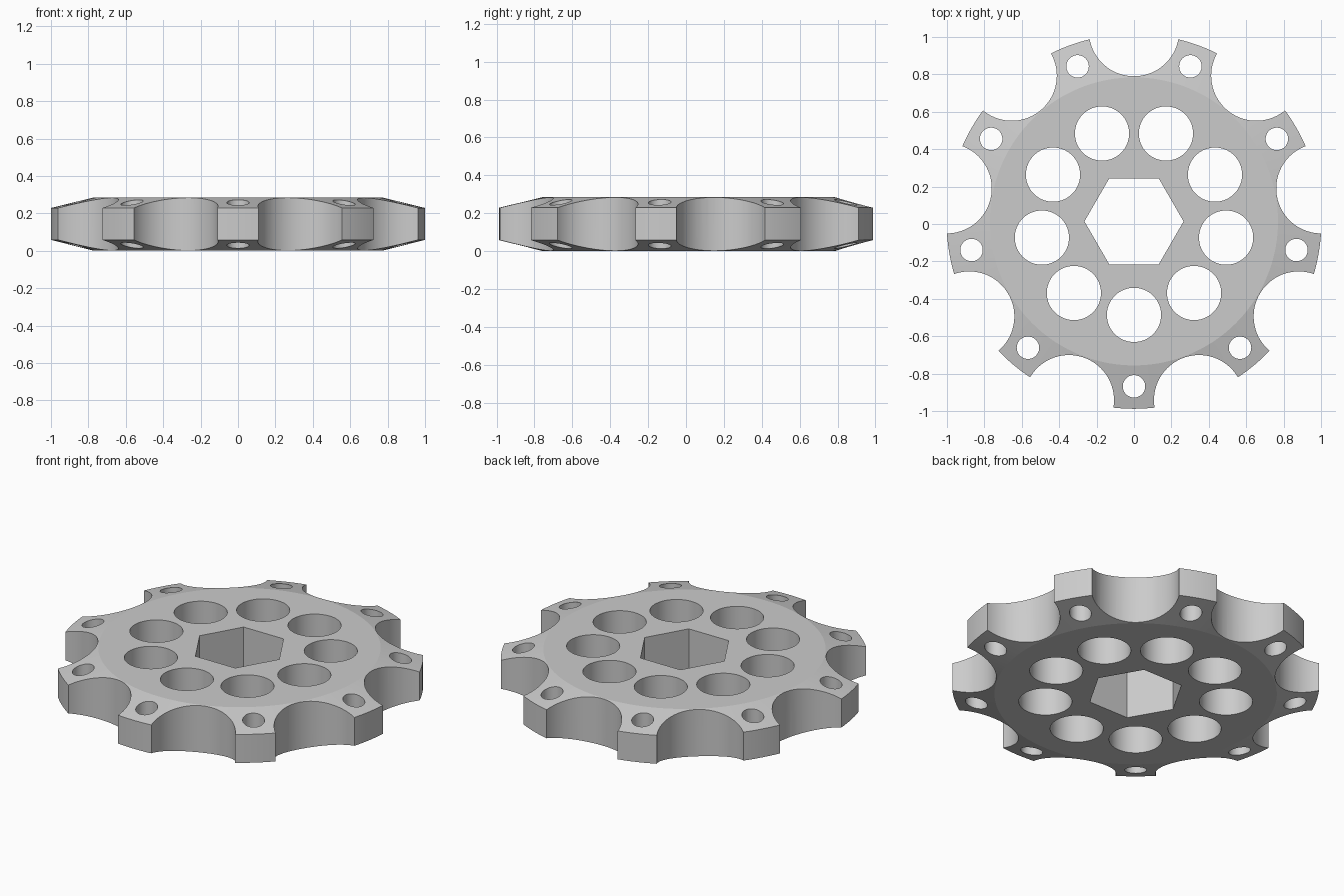
import bpy, bmesh, math
from mathutils import Matrix, Vector

default = bpy.data.objects.get("Cube")
if default:
    bpy.data.objects.remove(default, do_unlink=True)

CENTRE = Vector((0, 0.014, 0))
HEIGHT = 0.285
TEETH = 9


def new_object(name, bm):
    bmesh.ops.recalc_face_normals(bm, faces=bm.faces)
    mesh = bpy.data.meshes.new(name)
    bm.to_mesh(mesh)
    bm.free()
    obj = bpy.data.objects.new(name, mesh)
    bpy.context.scene.collection.objects.link(obj)
    return obj


def add_prism(bm, radius, distance, angle, segments):
    """Upright prism at a polar position, passing right through the plate."""
    place = CENTRE + Vector((math.cos(angle) * distance, math.sin(angle) * distance, HEIGHT / 2))
    bmesh.ops.create_cone(bm, cap_ends=True, segments=segments, radius1=radius, radius2=radius,
                          depth=HEIGHT * 2, matrix=Matrix.Translation(place))


# Plate: a thick disc whose rim tapers on both faces
bm = bmesh.new()
rings = []
SEGMENTS = 144
for radius, z in ((0.77, 0), (1.002, 0.058), (1.002, 0.229), (0.77, HEIGHT)):
    circle = bmesh.ops.create_circle(bm, segments=SEGMENTS, radius=radius,
                                     matrix=Matrix.Translation(CENTRE + Vector((0, 0, z))))
    rings.append(circle["verts"])
for low, high in zip(rings, rings[1:]):
    for i in range(SEGMENTS):
        j = (i + 1) % SEGMENTS
        bm.faces.new((low[i], low[j], high[j], high[i]))
bm.faces.new(rings[0])
bm.faces.new(rings[-1])
plate = new_object("toothed_plate", bm)

# Cutters: hexagonal bore, round windows, tooth holes and rim scallops
bm = bmesh.new()
add_prism(bm, 0.265, 0, 0, 6)
# put the hexagon's corners on the x axis
corner = max(bm.verts, key=lambda v: v.co.x).co - CENTRE
bmesh.ops.rotate(bm, verts=bm.verts, cent=CENTRE,
                 matrix=Matrix.Rotation(-math.atan2(corner.y, corner.x), 3, "Z"))
for k in range(TEETH):
    angle = -math.pi / 2 + k * math.tau / TEETH
    add_prism(bm, 0.145, 0.5, angle, 64)
    add_prism(bm, 0.06, 0.882, angle, 48)
    add_prism(bm, 0.241, 1.017, angle + math.pi / TEETH, 80)
cutter = new_object("hole_cutter", bm)
cutter.hide_render = True

cut = plate.modifiers.new("holes", "BOOLEAN")
cut.operation = "DIFFERENCE"
cut.solver = "EXACT"
cut.object = cutter
bpy.ops.object.select_all(action="DESELECT")
plate.select_set(True)
bpy.context.view_layer.objects.active = plate
bpy.ops.object.modifier_apply(modifier=cut.name)
bpy.data.objects.remove(cutter, do_unlink=True)

# Single grey material, rounded walls smooth and rims crisp
grey = bpy.data.materials.new("plain_grey")
grey.use_nodes = True
colour = (0.6, 0.6, 0.6, 1)
grey.diffuse_color = colour
grey.node_tree.nodes["Principled BSDF"].inputs["Base Color"].default_value = colour
plate.data.materials.clear()
plate.data.materials.append(grey)
bpy.ops.object.shade_smooth_by_angle(angle=math.radians(10))
